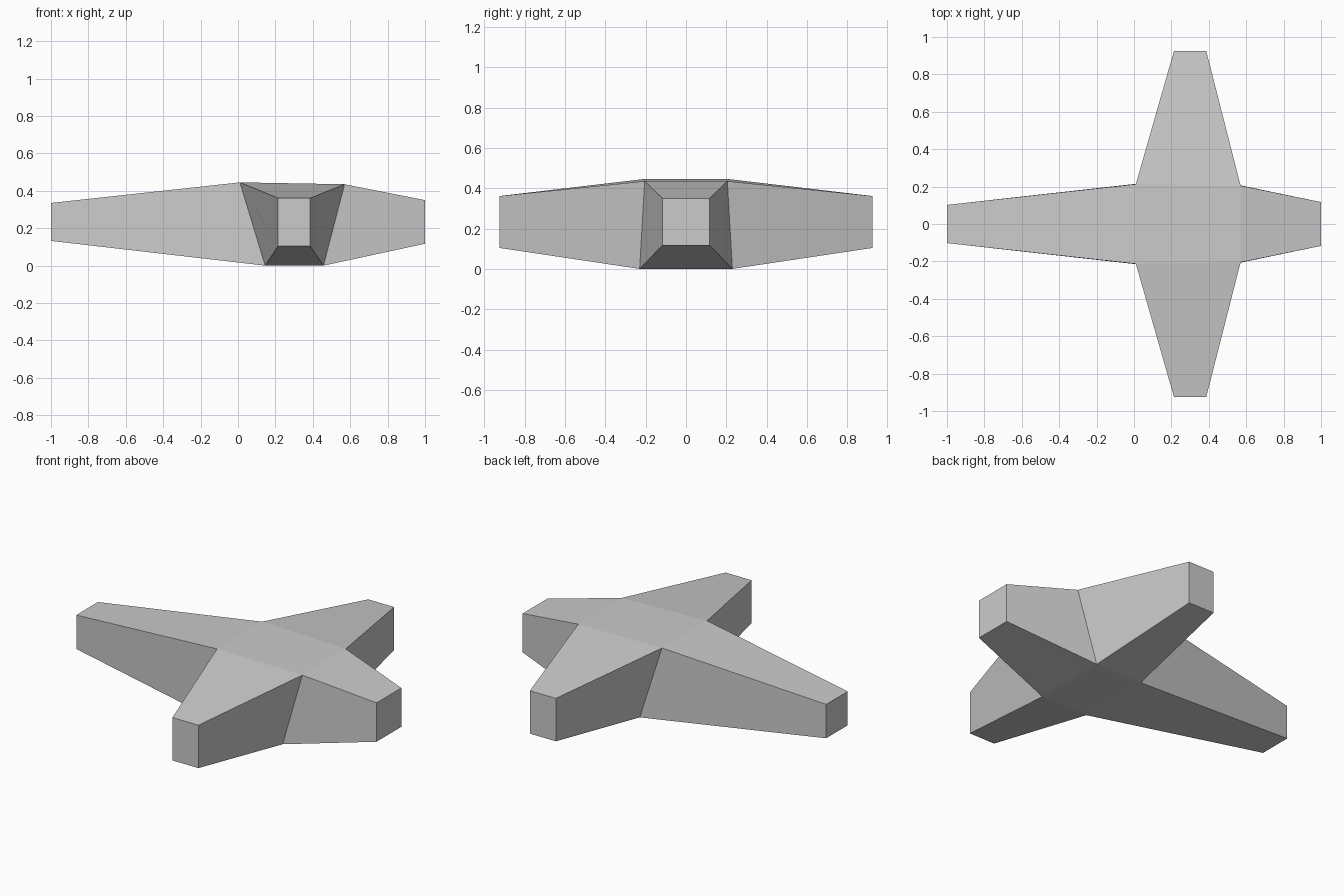
import bpy, bmesh
from mathutils import Vector

if "Cube" in bpy.data.objects:
    bpy.data.objects.remove(bpy.data.objects["Cube"])

grey = bpy.data.materials.new("light grey")
grey.diffuse_color = (0.6, 0.6, 0.6, 1)
grey.use_nodes = True
grey.node_tree.nodes["Principled BSDF"].inputs["Base Color"].default_value = grey.diffuse_color

bm = bmesh.new()

# Central hub: a block wider at the top than at the base
hub = {}
for sx, (xt, yt, zt, xb) in {-1: (0.01, 0.213, 0.445, 0.145),
                             1: (0.57, 0.205, 0.435, 0.457)}.items():
    for sy in (-1, 1):
        hub[sx, sy, 1] = bm.verts.new((xt, sy * yt, zt))
        hub[sx, sy, -1] = bm.verts.new((xb, sy * 0.23, 0))

# Hub top and underside
for sz in (1, -1):
    bm.faces.new([hub[k[0], k[1], sz] for k in ((-1, -1), (1, -1), (1, 1), (-1, 1))])


def arm(axis, side, end, low, high):
    """Tapered arm from one hub side to an upright rectangular end."""
    other = 1 - axis
    root, tip = [], []
    for so, sz in ((-1, -1), (1, -1), (1, 1), (-1, 1)):
        key = [0, 0, sz]
        key[axis], key[other] = side, so
        root.append(hub[tuple(key)])
        p = Vector((0, 0, high[1] if sz > 0 else low[1]))
        p[axis] = end
        p[other] = high[0] if so > 0 else low[0]
        tip.append(bm.verts.new(p))
    for i in range(4):
        j = (i + 1) % 4
        bm.faces.new((root[i], root[j], tip[j], tip[i]))
    bm.faces.new(tip)


# Long and short arms along x, then the matching pair along y
arm(0, -1, -1.0, (-0.102, 0.132), (0.102, 0.335))
arm(0, 1, 1.0, (-0.117, 0.117), (0.117, 0.35))
for s in (-1, 1):
    arm(1, s, s * 0.926, (0.214, 0.104), (0.386, 0.361))

bmesh.ops.recalc_face_normals(bm, faces=bm.faces)
mesh = bpy.data.meshes.new("four_armed_block")
bm.to_mesh(mesh)
bm.free()
mesh.materials.append(grey)
bpy.context.collection.objects.link(bpy.data.objects.new("four_armed_block", mesh))
